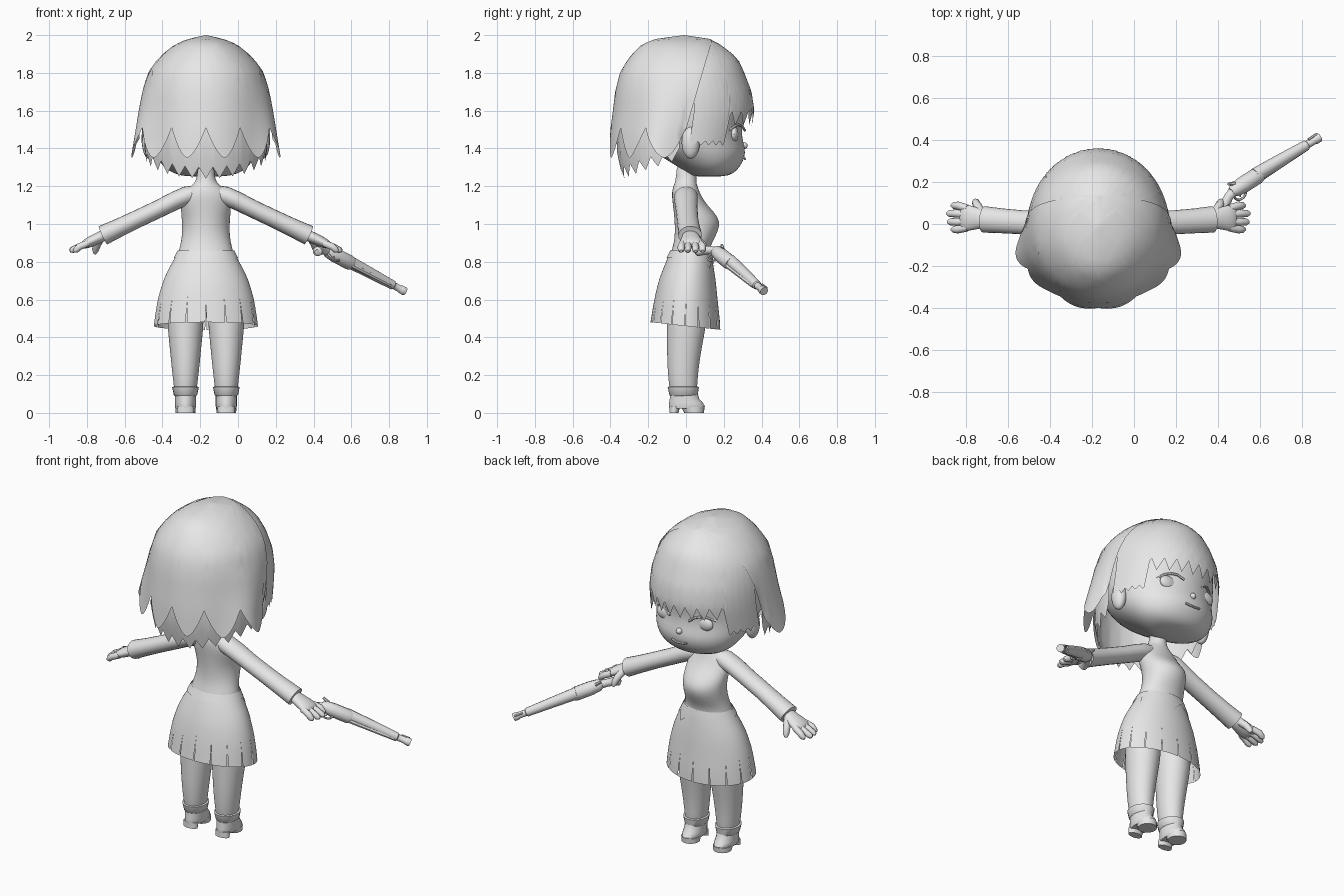
import bpy, bmesh, math
from mathutils import Vector

if "Cube" in bpy.data.objects:
    bpy.data.objects.remove(bpy.data.objects["Cube"])

CX = -0.17  # body centre line
grey = bpy.data.materials.new("plain_grey")
grey.diffuse_color = (0.8, 0.8, 0.8, 1)
grey.use_nodes = True
grey.node_tree.nodes["Principled BSDF"].inputs["Base Color"].default_value = grey.diffuse_color


def finish(name, bm, subsurf=0, angle=40):
    bmesh.ops.recalc_face_normals(bm, faces=bm.faces)
    me = bpy.data.meshes.new(name)
    bm.to_mesh(me)
    bm.free()
    ob = bpy.data.objects.new(name, me)
    bpy.context.collection.objects.link(ob)
    me.materials.append(grey)
    if subsurf:
        ob.modifiers.new("smooth", 'SUBSURF').levels = subsurf
        ob.modifiers["smooth"].render_levels = subsurf
    bpy.ops.object.select_all(action='DESELECT')
    ob.select_set(True)
    bpy.context.view_layer.objects.active = ob
    bpy.ops.object.shade_smooth_by_angle(angle=math.radians(angle))
    return ob


def bridge(bm, rings, closed=True, caps=True):
    n = len(rings[0])
    for a, b in zip(rings, rings[1:]):
        for i in range(n if closed else n - 1):
            j = (i + 1) % n
            bm.faces.new((a[i], a[j], b[j], b[i]))
    if caps:
        bm.faces.new(rings[0])
        bm.faces.new(rings[-1])


def section(rows, z):
    """Half width, back y and front y at height z; rows go upward."""
    z = min(max(z, rows[0][0]), rows[-1][0])
    for p, q in zip(rows, rows[1:]):
        if z <= q[0]:
            f = (z - p[0]) / (q[0] - p[0])
            return [p[i] + (q[i] - p[i]) * f for i in (1, 2, 3)]


def point(rows, z, t, cx=CX, grow=0.0):
    a, yb, yf = section(rows, z)
    return Vector((cx + (a + grow) * math.cos(t),
                   (yb + yf) / 2 + ((yf - yb) / 2 + grow) * math.sin(t), z))


def loft(name, rows, cx=CX, n=24, subsurf=1):
    bm = bmesh.new()
    rings = [[bm.verts.new(point(rows, r[0], 2 * math.pi * i / n, cx)) for i in range(n)] for r in rows]
    bridge(bm, rings)
    return finish(name, bm, subsurf)


def shell(name, rows, span, bottom, top, cols, nz=16, grow=0.0, flare=0.0):
    """Open sheet around the body with a shaped lower edge."""
    bm = bmesh.new()
    rings = []
    for k in range(nz + 1):
        ring = []
        for c in range(cols + 1):
            u = c / cols
            z = bottom(u) + (top - bottom(u)) * math.sin(k / nz * math.pi / 2)
            t0, t1 = span(z)
            t = t0 + (t1 - t0) * u
            p = point(rows, z, t, CX, grow)
            if flare and math.sin(t) < 0:
                side = math.degrees(math.asin(min(1, -math.sin(t))))
                f = 1 + flare * min(1, max(0, (1.75 - z) / .4)) * math.exp(-((side - 20) / 18) ** 2)
                p.x, p.y = CX + (p.x - CX) * f, p.y * f
            ring.append(bm.verts.new(p))
        rings.append(ring)
    bridge(bm, rings, False, False)
    bmesh.ops.remove_doubles(bm, verts=bm.verts, dist=1e-5)
    return finish(name, bm, 0, 60)


def tube(name, pts, n=12, subsurf=0):
    """pts: (x, y, z, horizontal radius, vertical radius)"""
    bm = bmesh.new()
    rings = []
    for i, p in enumerate(pts):
        d = Vector(pts[min(i + 1, len(pts) - 1)][:3]) - Vector(pts[max(i - 1, 0)][:3])
        q = d.to_track_quat('Z', 'Y')
        rings.append([bm.verts.new(Vector(p[:3]) + q @ Vector((
            p[3] * math.cos(2 * math.pi * k / n), p[4] * math.sin(2 * math.pi * k / n), 0))) for k in range(n)])
    bridge(bm, rings)
    return finish(name, bm, subsurf)


def ball(name, loc, size):
    bm = bmesh.new()
    bmesh.ops.create_uvsphere(bm, u_segments=20, v_segments=12, radius=1)
    for v in bm.verts:
        v.co = Vector(loc) + Vector(v.co[i] * size[i] for i in range(3))
    return finish(name, bm)


# Head and face
loft("head", [(1.25, .10, .04, .20), (1.265, .17, .02, .25), (1.30, .225, -.04, .285),
              (1.35, .26, -.12, .312), (1.40, .285, -.2, .316), (1.46, .30, -.26, .295),
              (1.54, .315, -.31, .30), (1.65, .315, -.34, .33), (1.78, .29, -.32, .29),
              (1.88, .22, -.25, .22), (1.94, .12, -.15, .13)], n=32)
ball("nose", (CX, .308, 1.415), (.018, .018, .018))
tube("mouth", [(CX + x, .312 - x * x * 2.5, 1.345 + x * x * 3, .006, .006) for x in (-.05, -.025, 0, .025, .05)], 6)
for s in (-1, 1):
    ball("eye", (CX + s * .13, .253, 1.475), (.06, .025, .042))
    tube("eyelid", [(CX + s * x, .322 - x * x * 2.5, 1.525 - (x - .13) ** 2 * 7, .007, .007)
                    for x in (.065, .1, .13, .16, .195)], 6)
    ball("ear", (CX + s * .30, .025, 1.43), (.038, .048, .085))

# Hair
HAIR = [(1.2, .35, -.395, .30), (1.35, .355, -.41, .32), (1.5, .35, -.40, .355), (1.6, .345, -.387, .37),
        (1.7, .335, -.375, .355), (1.8, .308, -.35, .317), (1.86, .265, -.315, .29), (1.9, .228, -.285, .255),
        (1.95, .165, -.235, .19), (1.98, .095, -.16, .13), (2.0, 0, -.01, -.01)]


def hair_span(z):
    a, yb, yf = section(HAIR, z)
    edge = .0 + .14 * max(0, (z - 1.5) / .48)
    s = (edge - (yb + yf) / 2) / max((yf - yb) / 2, 1e-4)
    t = math.asin(max(-1, min(1, s)))
    return t, -math.pi - t


def strands(u, count):
    return abs((u * count) % 1 * 2 - 1)


shell("back_hair", HAIR, hair_span, lambda u: 1.35 + .16 * strands(u, 6) ** 1.6, 2.0, 96, flare=.17)
UNDER = [(1.22, .30, -.33, .25), (1.4, .325, -.37, .3), (1.65, .32, -.36, .3)]
shell("under_hair", UNDER, lambda z: (0, -math.pi),
      lambda u: 1.34 - .10 * math.sin(u * math.pi) + .06 * strands(u, 13), 1.65, 104, 6)


def fringe(u):
    t = math.radians(8 + 164 * u)
    if math.sin(t) < .66:
        return 1.415 + .025 * strands(u, 24)
    return 1.52 + .075 * strands(u, 14)


shell("fringe_hair", HAIR, lambda z: (math.radians(8), math.radians(172)), fringe, 1.985, 112, grow=-.008)

# Torso and skirt
loft("torso", [(.78, .155, -.09, .125), (.84, .15, -.085, .125), (.88, .138, -.07, .128), (.93, .128, -.06, .155),
               (.99, .126, -.06, .182), (1.04, .13, -.063, .172), (1.10, .135, -.07, .112),
               (1.15, .128, -.076, .08), (1.19, .095, -.072, .065), (1.215, .06, -.06, .055),
               (1.25, .045, -.052, .055), (1.33, .045, -.05, .055)])
SKIRT = [(.43, .278, -.195, .182), (.48, .274, -.188, .18), (.6, .255, -.168, .167), (.7, .226, -.145, .157),
         (.76, .198, -.122, .148), (.82, .165, -.098, .138), (.86, .145, -.078, .128)]

# Skirt cloth with tapered slits at the hem
bm = bmesh.new()
panels, steps = 16, 5
for k in range(panels):
    grid = []
    for r in range(9):
        f = r / 8
        half = math.pi / panels * (1 - .07 * max(0, 1 - f / .3))
        row = []
        for c in range(steps + 1):
            t = (k + .5) * 2 * math.pi / panels + half * (2 * c / steps - 1)
            z0 = .46 - .02 * math.sin(t)
            row.append(bm.verts.new(point(SKIRT, z0 + (.86 - z0) * f, t)))
        grid.append(row)
    bridge(bm, grid, False, False)
bmesh.ops.remove_doubles(bm, verts=bm.verts, dist=1e-5)
finish("skirt", bm, 0, 60)


def bodice_edge(u):
    t = math.sin(2 * math.pi * u)
    return .82 if t < .35 else .765 + .05 * strands(u, 10)


shell("bodice_hem", SKIRT, lambda z: (0, 2 * math.pi), bodice_edge, .86, 80, 5, grow=.005)

# Legs and boots
for s in (-1, 1):
    x = CX + s * .108
    loft("leg", [(.08, .055, -.08, .055), (.14, .062, -.09, .06), (.22, .072, -.098, .066), (.3, .08, -.101, .077),
                 (.4, .09, -.102, .095), (.48, .098, -.102, .11), (.66, .10, -.1, .115)], x, 20)
    loft("boot_cuff", [(.09, .056, -.083, .056), (.095, .062, -.088, .062), (.137, .071, -.097, .069),
                       (.14, .06, -.088, .06)], x, 20, 0)
    loft("boot", [(.022, .052, -.088, .096), (.035, .056, -.09, .1), (.055, .056, -.089, .088),
                  (.075, .056, -.086, .07), (.11, .057, -.085, .06)], x, 20, 0)
    loft("heel", [(0, .045, -.088, -.04), (.035, .046, -.088, -.03)], x, 16, 0)
    loft("sole", [(0, .052, -.01, .095), (.03, .054, -.025, .098)], x, 20, 0)

    # Arms and hands
    def side(pts):
        return [(CX + s * p[0],) + tuple(p[1:]) for p in pts]
    tube("sleeve", side([(.05, .0, 1.165, .05, .04), (.10, .0, 1.15, .062, .05), (.16, .0, 1.125, .062, .049),
                         (.25, .003, 1.08, .058, .047), (.36, .008, 1.028, .057, .047),
                         (.46, .015, .98, .059, .049), (.545, .022, .94, .063, .053),
                         (.545, .022, .94, .05, .04), (.52, .022, .95, .04, .03)]), 20)
    tube("palm", side([(.52, .022, .95, .042, .032), (.57, .026, .925, .05, .03), (.61, .028, .907, .062, .03),
                       (.645, .03, .89, .064, .024), (.66, .03, .885, .05, .012)]), 16, 1)
    for y, tip in ((.088, .70), (.05, .722), (.01, .718), (-.026, .70)):
        tube("finger", side([(.625, .028 + (y - .03) * .8, .898, .019, .019), (.67, y, .88, .019, .019),
                             (tip - .012, y, .862, .017, .017), (tip, y, .856, .008, .008)]), 10)
    tube("thumb", side([(.56, .055, .922, .022, .022), (.575, .085, .893, .021, .021),
                        (.585, .105, .862, .018, .018), (.588, .112, .842, .008, .008)]), 10)

# Pistol, laid along one slanting axis
A, B = Vector((.47, .16, .86)), Vector((.88, .412, .645))
axis = (B - A).normalized()
down = Vector((.2, -.8, -.5))
down = (down - axis * down.dot(axis)).normalized()


def gun(name, pts, n=12):
    """pts: (distance along axis, distance below axis, radius)"""
    return tube(name, [tuple(A + axis * a + down * b) + (r, r) for a, b, r in pts], n)


gun("gun_frame", [(-.01, .005, .022), (.01, .004, .034), (.06, .004, .04), (.15, .002, .04), (.17, .002, .034)])
gun("gun_barrel", [(.14, -.006, .035), (.3, -.004, .03), (.45, 0, .025), (.455, 0, .019), (.5, 0, .019),
                   (.505, 0, .023), (.53, 0, .023)])
gun("gun_rod", [(.15, .025, .015), (.44, .018, .011)], 8)
gun("gun_sight", [(.47, -.022, .006), (.52, -.024, .006)], 6)
gun("gun_hammer", [(.02, -.03, .01), (-.015, -.045, .007)], 6)
gun("trigger_guard", [(.035 + .035 * math.cos(a), .035 + .035 * math.sin(a), .006)
                      for a in [math.pi * i / 8 for i in range(9)]], 6)
gun("trigger", [(.04, .03, .005), (.03, .055, .004)], 6)
gun("gun_grip", [(.01, .005, .024), (-.03, .02, .022), (-.06, .045, .024), (-.085, .075, .026), (-.09, .085, .014)])
